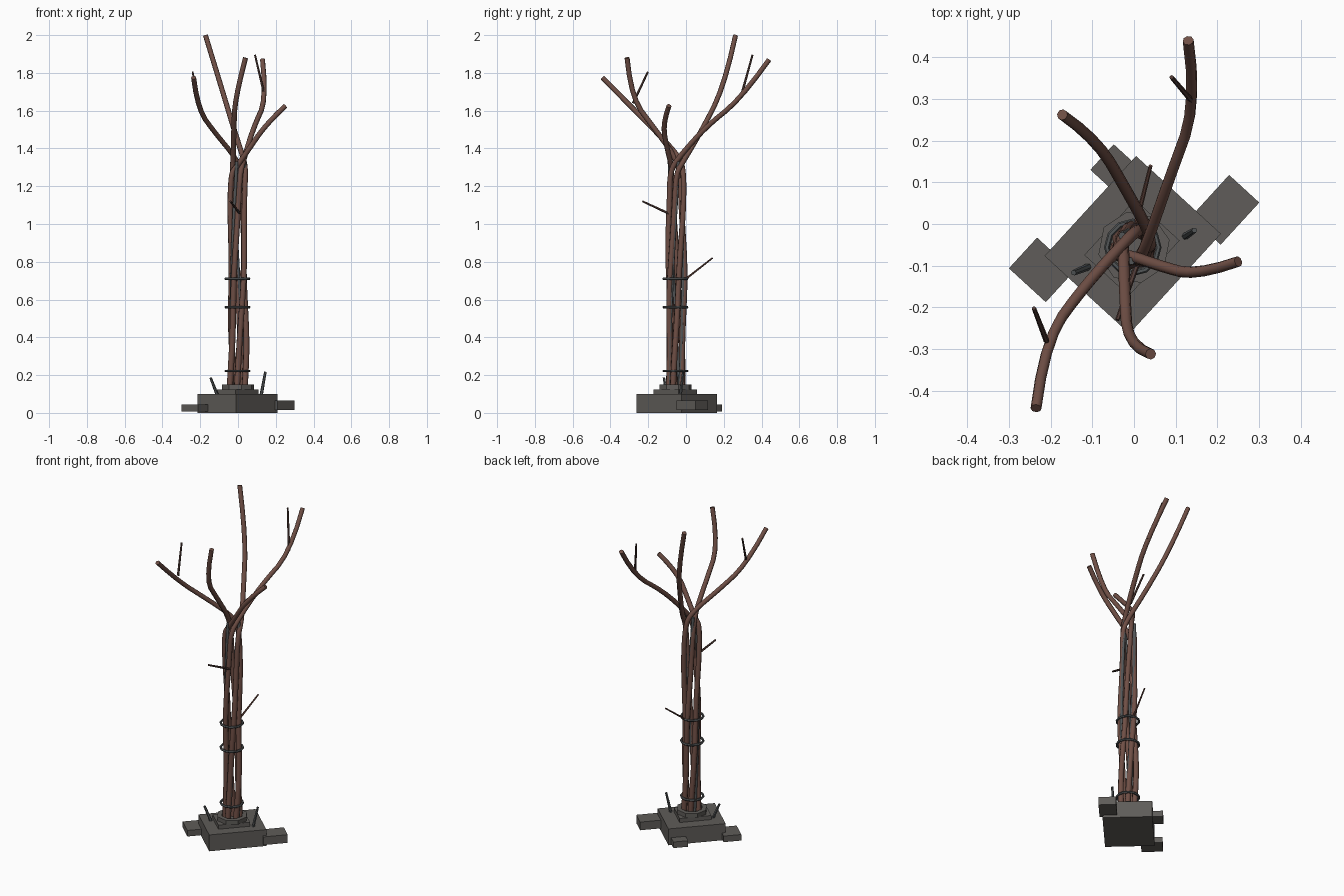
import bpy, math
from mathutils import Vector

if "Cube" in bpy.data.objects:
    bpy.data.objects.remove(bpy.data.objects["Cube"])


def material(name, rgb):
    m = bpy.data.materials.new(name)
    m.diffuse_color = (*rgb, 1)
    m.use_nodes = True
    m.node_tree.nodes["Principled BSDF"].inputs["Base Color"].default_value = m.diffuse_color
    return m


RUST = material("rust_brown", (0.16, 0.078, 0.060))
STONE = material("dark_stone", (0.115, 0.108, 0.100))
STEEL = material("slate_steel", (0.085, 0.092, 0.095))
DARK = material("dark_rust", (0.085, 0.045, 0.037))

CX, CY = 0.0, -0.052          # trunk axis
TURN = math.radians(47.5)     # heading of the base


def finish(ob, angle=40):
    bpy.ops.object.select_all(action='DESELECT')
    ob.select_set(True)
    bpy.context.view_layer.objects.active = ob
    bpy.ops.object.shade_smooth_by_angle(angle=math.radians(angle))


def tube(name, points, radius, mat, cap, tip=1.0, sides_res=2):
    """Swept round bar; point radius shrinks to tip, end caps get their own material."""
    cu = bpy.data.curves.new(name, 'CURVE')
    cu.dimensions = '3D'
    cu.bevel_depth, cu.bevel_resolution = radius, sides_res
    cu.use_fill_caps = True
    sp = cu.splines.new('NURBS')
    sp.points.add(len(points) - 1)
    for i, (p, q) in enumerate(zip(sp.points, points)):
        p.co = (*q, 1)
        p.radius = 1 + (tip - 1) * i / (len(points) - 1)
    sp.order_u = min(3, len(points))
    sp.use_endpoint_u = True
    sp.resolution_u = 4
    cu.materials.append(mat)
    cu.materials.append(cap)
    ob = bpy.data.objects.new(name, cu)
    bpy.context.collection.objects.link(ob)
    bpy.ops.object.select_all(action='DESELECT')
    ob.select_set(True)
    bpy.context.view_layer.objects.active = ob
    bpy.ops.object.convert(target='MESH')
    ob = bpy.context.object
    for f in ob.data.polygons:
        f.material_index = 1 if len(f.vertices) > 4 else 0
    finish(ob, 50)
    return ob


def slab(name, x, y, z0, z1, along, across):
    bpy.ops.mesh.primitive_cube_add(size=1, location=(x, y, (z0 + z1) / 2),
                                    rotation=(0, 0, TURN))
    ob = bpy.context.object
    ob.name = name
    ob.scale = (along, across, z1 - z0)
    ob.data.materials.append(STONE)


# Stone base and its loose blocks
slab("base_slab", -0.003, -0.05, 0.0, 0.10, 0.325, 0.276)
slab("right_block", 0.218, 0.034, 0.015, 0.065, 0.137, 0.098)
slab("left_block", -0.222, -0.110, 0.008, 0.045, 0.100, 0.120)
slab("back_block", -0.038, 0.125, 0.008, 0.045, 0.083, 0.105)
slab("upper_slab", -0.005, -0.057, 0.10, 0.125, 0.18, 0.145)


def collar(name, z0, z1, outer, inner, sides, mat):
    """Flat ring with square section, open in the middle."""
    verts, faces = [], []
    for i in range(sides):
        a = math.tau * i / sides + 0.2
        for r, z in ((outer, z0), (outer, z1), (inner, z1), (inner, z0)):
            verts.append((CX + r * math.cos(a), CY - 0.004 + r * math.sin(a), z))
    for i in range(sides):
        a, b = 4 * i, 4 * ((i + 1) % sides)
        for k in range(4):
            n = (k + 1) % 4
            faces.append((a + k, b + k, b + n, a + n))
    me = bpy.data.meshes.new(name)
    me.from_pydata(verts, [], faces)
    me.materials.append(mat)
    ob = bpy.data.objects.new(name, me)
    bpy.context.collection.objects.link(ob)


collar("base_collar", 0.125, 0.150, 0.087, 0.060, 8, STONE)

# Steel hoops around the trunk
for i, (z, r) in enumerate(((0.222, 0.062), (0.56, 0.062), (0.71, 0.062))):
    bpy.ops.mesh.primitive_torus_add(location=(CX - 0.003, CY - 0.004, z), major_radius=r,
                                     minor_radius=0.007, major_segments=12, minor_segments=6)
    hoop = bpy.context.object
    hoop.name = f"hoop_{i + 1}"
    hoop.data.materials.append(STEEL)
    finish(hoop)

# Five twisted trunk strands, each leaving as a branch
branches = {
    "back_left_branch": (0, [(0.035, -0.015, 1.33), (-0.015, 0.075, 1.48),
                             (-0.09, 0.205, 1.73), (-0.172, 0.262, 1.998)]),
    "back_right_branch": (288, [(0.03, -0.05, 1.34), (0.085, 0.11, 1.52),
                                (0.152, 0.29, 1.66), (0.13, 0.44, 1.87)]),
    "right_branch": (216, [(-0.01, -0.075, 1.30), (0.06, -0.10, 1.40),
                           (0.15, -0.125, 1.53), (0.25, -0.09, 1.625)]),
    "front_branch": (144, [(-0.025, -0.06, 1.36), (-0.022, -0.17, 1.51),
                           (-0.015, -0.292, 1.67), (0.04, -0.312, 1.88)]),
    "front_left_branch": (72, [(-0.01, -0.03, 1.35), (-0.12, -0.15, 1.48),
                               (-0.215, -0.28, 1.61), (-0.235, -0.442, 1.775)]),
}
for name, (ang, pts) in branches.items():
    trunk = []
    for k in range(9):
        t = k / 8
        a = math.radians(ang - 100 * (1 - t))
        r = 0.040 - 0.006 * math.sin(math.pi * 3 * t + ang)
        trunk.append((CX + r * math.cos(a), CY + r * math.sin(a), 0.11 + 1.16 * t))
    tube(name, trunk + pts, 0.0165, RUST, STEEL, tip=0.8)

# Slim steel rods threaded through the trunk
for i in range(3):
    rod = []
    for k in range(7):
        t = k / 6
        a = math.radians(120 * i + 30 + 110 * t)
        rod.append((CX + 0.037 * math.cos(a), CY + 0.037 * math.sin(a), 0.11 + 1.22 * t))
    tube(f"steel_rod_{i + 1}", rod, 0.009, STEEL, STEEL)

# Thin twigs on the branches and trunk, and short stubs on the base
twigs = [
    ("back_twig", (0.143, 0.29, 1.67), (0.09, 0.352, 1.895), 0.007, DARK),
    ("front_twig", (-0.21, -0.28, 1.64), (-0.24, -0.202, 1.805), 0.007, DARK),
    ("upper_trunk_twig", (0.01, -0.09, 1.055), (-0.04, -0.23, 1.12), 0.007, DARK),
    ("lower_trunk_twig", (0.005, 0.0, 0.71), (0.04, 0.14, 0.82), 0.006, RUST),
    ("right_stub", (0.122, -0.03, 0.09), (0.145, -0.015, 0.217), 0.009, STEEL),
    ("left_stub", (-0.108, -0.102, 0.09), (-0.145, -0.117, 0.186), 0.009, STEEL),
]
for name, a, b, r, mat in twigs:
    mid = (Vector(a) + Vector(b)) / 2
    tube(name, [a, tuple(mid), b], r, mat, mat, tip=0.75, sides_res=1)
